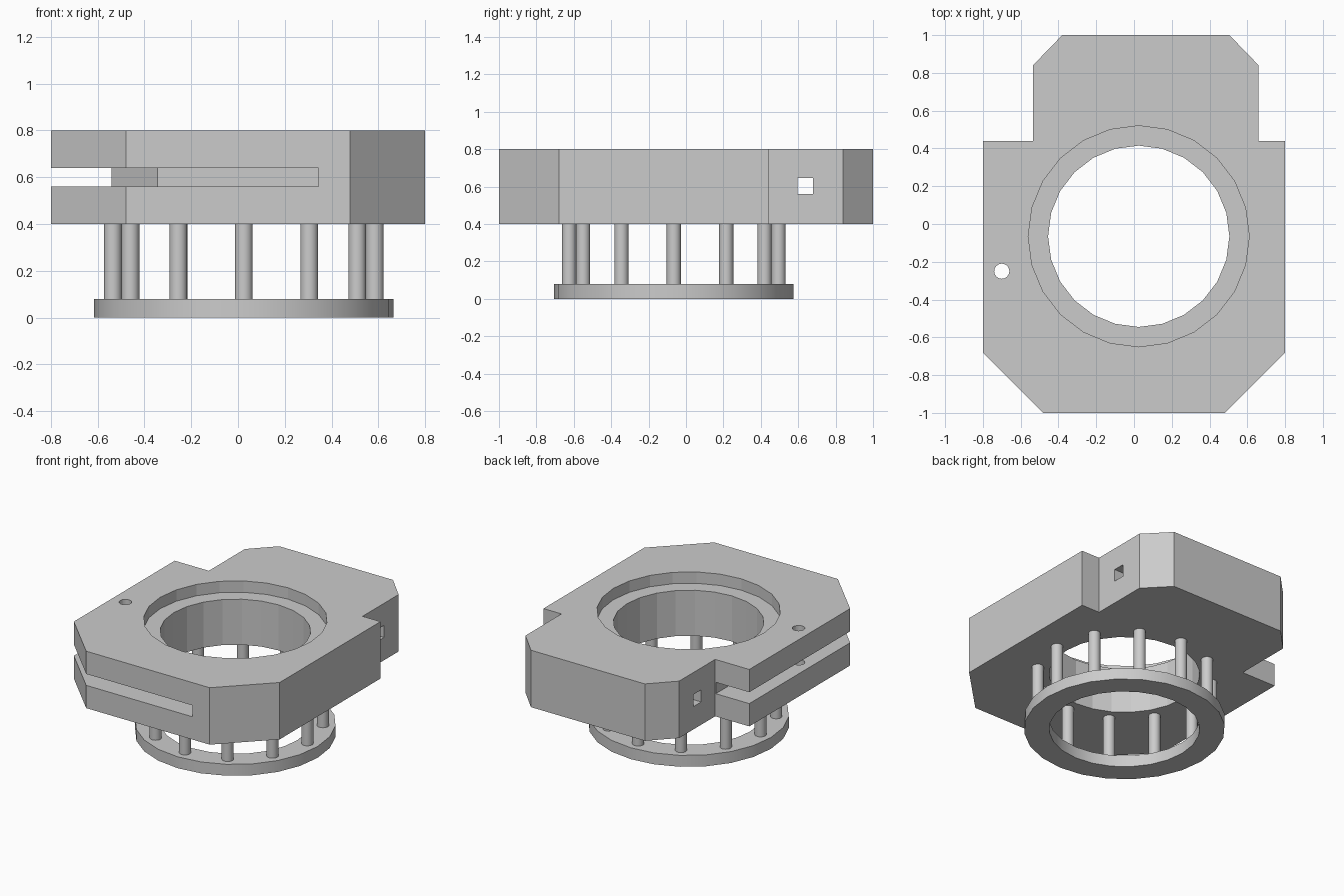
import bpy, bmesh, math
from mathutils import Vector

cube = bpy.data.objects.get("Cube")
if cube:
    bpy.data.objects.remove(cube, do_unlink=True)

CENTRE = (0.025, -0.065)   # axis of bore, ring and posts
BORE = 0.48

grey = bpy.data.materials.new("plain grey")
grey.use_nodes = True
grey.diffuse_color = (0.6, 0.6, 0.6, 1)
grey.node_tree.nodes["Principled BSDF"].inputs["Base Color"].default_value = (0.6, 0.6, 0.6, 1)


def prism(name, outline, z0, z1):
    """Extrude a plan outline from z0 up to z1."""
    bm = bmesh.new()
    face = bm.faces.new([bm.verts.new((x, y, z0)) for x, y in outline])
    up = bmesh.ops.extrude_face_region(bm, geom=[face])["geom"]
    bmesh.ops.translate(bm, vec=Vector((0, 0, z1 - z0)),
                        verts=[v for v in up if isinstance(v, bmesh.types.BMVert)])
    bmesh.ops.recalc_face_normals(bm, faces=bm.faces)
    mesh = bpy.data.meshes.new(name)
    bm.to_mesh(mesh)
    bm.free()
    mesh.materials.append(grey)
    obj = bpy.data.objects.new(name, mesh)
    bpy.context.collection.objects.link(obj)
    return obj


def circle(centre, radius, sides=24):
    return [(centre[0] + radius * math.cos(math.tau * i / sides),
             centre[1] + radius * math.sin(math.tau * i / sides)) for i in range(sides)]


def box(x0, x1, y0, y1):
    return [(x0, y0), (x1, y0), (x1, y1), (x0, y1)]


def cut(obj, outline, z0, z1):
    """Subtract a prism from obj and discard the cutter."""
    cutter = prism("cutter", outline, z0, z1)
    cutter.hide_render = True
    mod = obj.modifiers.new("cut", "BOOLEAN")
    mod.operation = "DIFFERENCE"
    mod.solver = "EXACT"
    mod.object = cutter
    with bpy.context.temp_override(object=obj, active_object=obj, selected_objects=[obj]):
        bpy.ops.object.modifier_apply(modifier=mod.name)
    bpy.data.objects.remove(cutter, do_unlink=True)


# Main block with chamfered corners and a narrower rear
body = prism("body", [
    (-0.48, -1), (0.48, -1), (0.8, -0.68), (0.8, 0.44), (0.66, 0.44), (0.66, 0.84),
    (0.505, 1), (-0.38, 1), (-0.535, 0.84), (-0.535, 0.44), (-0.8, 0.44), (-0.8, -0.68)],
    0.4, 0.8)

# Bore and shallow counterbore
cut(body, circle(CENTRE, BORE), 0.3, 0.9)
cut(body, circle(CENTRE, 0.585), 0.72, 0.9)

# Horizontal slot, open at the front, right side and rear notch
cut(body, [(-1, -1.1), (0.345, -1.1), (0.345, -0.68), (-0.345, -0.68),
           (-0.54, -0.38), (-0.54, 0.6), (-1, 0.6)], 0.56, 0.64)

# Square cross channel and small pin hole
cut(body, box(-1, 1, 0.595, 0.68), 0.56, 0.645)
cut(body, circle((-0.7, -0.25), 0.04), 0.3, 0.9)

# Base ring
ring = prism("base_ring", circle(CENTRE, 0.64), 0, 0.08)
cut(ring, circle(CENTRE, BORE), -0.1, 0.2)

# Twelve posts between ring and block
posts = [prism(f"post_{i + 1}", circle(p, 0.038, 20), 0.08, 0.4)
         for i, p in enumerate(circle(CENTRE, 0.56, 12))]

# Smooth the round walls and keep corners crisp
bpy.ops.object.select_all(action="DESELECT")
for obj in [ring] + posts:
    obj.select_set(True)
bpy.context.view_layer.objects.active = ring
bpy.ops.object.shade_smooth_by_angle(angle=math.radians(30))
